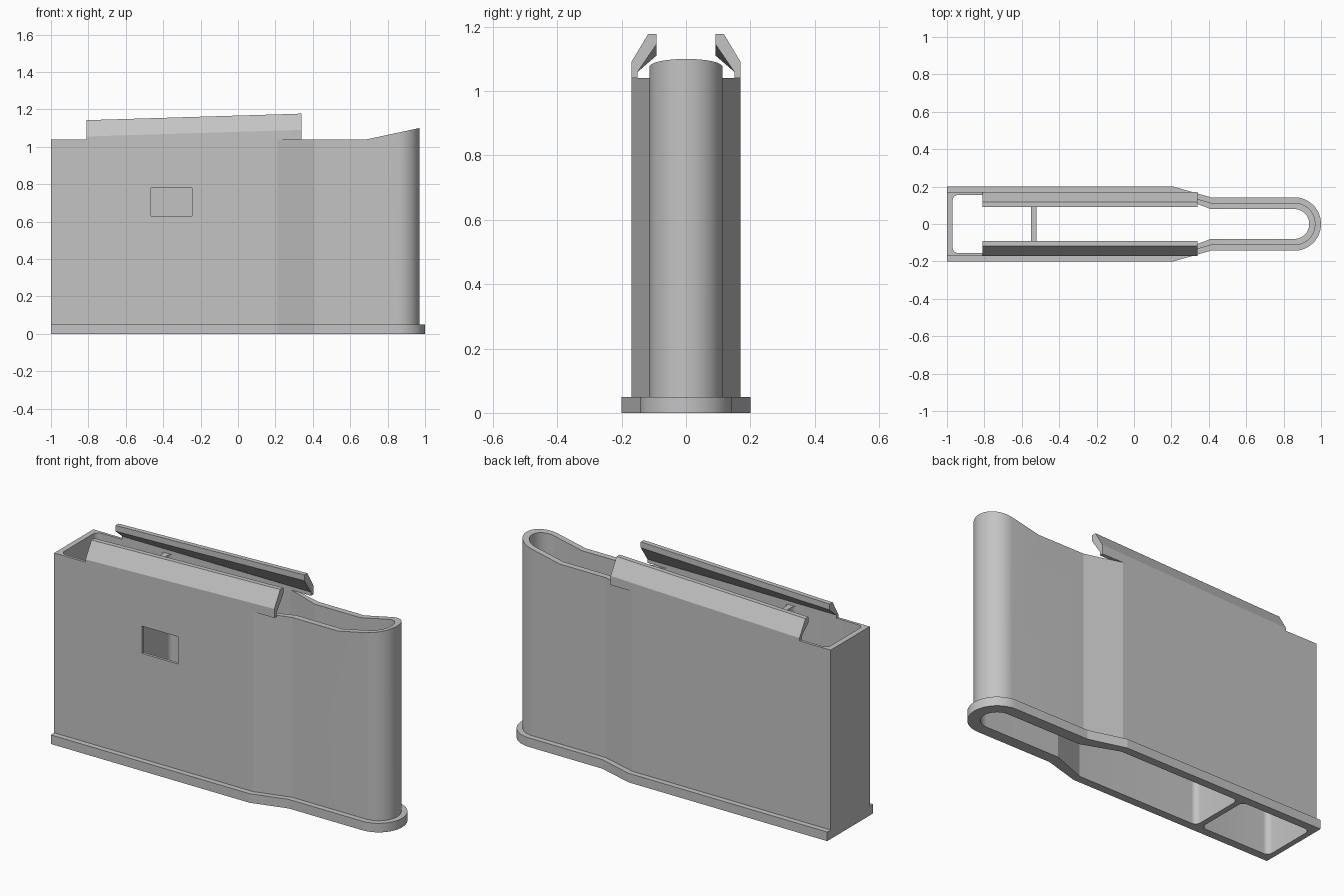
import bpy, bmesh, math

cube = bpy.data.objects.get("Cube")
if cube:
    bpy.data.objects.remove(cube, do_unlink=True)

grey = bpy.data.materials.new("plain grey")
grey.use_nodes = True
GREY = (0.55, 0.55, 0.55, 1)
grey.diffuse_color = GREY
grey.node_tree.nodes["Principled BSDF"].inputs["Base Color"].default_value = GREY

BASE_H, TOP = 0.05, 1.04
NOSE_X = 0.857


def arc(cx, cy, r, start, end, steps):
    angles = [math.radians(start + (end - start) * i / steps) for i in range(steps + 1)]
    return [(cx + r * math.cos(a), cy + r * math.sin(a)) for a in angles]


def mirrored(half):
    """Close a half outline (y >= 0) across the centre line."""
    return half + [(x, -y) for x, y in reversed(half) if y > 1e-5]


def nose(wide, narrow):
    """Shoulder taper followed by the rounded nose."""
    return [(0.21, wide), (0.41, narrow)] + arc(NOSE_X, 0, narrow, 90, 0, 16)


def loft(name, start, end):
    """Solid between two matching 3D outlines."""
    bm = bmesh.new()
    a = [bm.verts.new(p) for p in start]
    b = [bm.verts.new(p) for p in end]
    bm.faces.new(a)
    bm.faces.new(b[::-1])
    for i in range(len(a)):
        j = (i + 1) % len(a)
        bm.faces.new((a[i], b[i], b[j], a[j]))
    bmesh.ops.recalc_face_normals(bm, faces=bm.faces)
    mesh = bpy.data.meshes.new(name)
    bm.to_mesh(mesh)
    bm.free()
    mesh.materials.append(grey)
    obj = bpy.data.objects.new(name, mesh)
    bpy.context.collection.objects.link(obj)
    return obj


def upright(name, outline, z0, z1):
    return loft(name, [(x, y, z0) for x, y in outline], [(x, y, z1) for x, y in outline])


def across(name, outline, y0, y1):
    return loft(name, [(x, y0, z) for x, z in outline], [(x, y1, z) for x, z in outline])


def activate(obj):
    bpy.ops.object.select_all(action="DESELECT")
    obj.select_set(True)
    bpy.context.view_layer.objects.active = obj


def cut(obj, cutters):
    activate(obj)
    for c in cutters:
        mod = obj.modifiers.new("cut", "BOOLEAN")
        mod.operation, mod.solver, mod.object = "DIFFERENCE", "EXACT", c
        bpy.ops.object.modifier_apply(modifier=mod.name)


# Outer shapes of the housing and the base flange
housing = upright("housing", mirrored([(-1, 0.17)] + nose(0.17, 0.113)), BASE_H, 1.3)
flange = upright("base_flange", mirrored([(-1, 0.2)] + nose(0.2, 0.143)), 0, BASE_H)

# Two open wells, leaving a cross wall between them
F = 0.03
side = 0.155 - F
front_well = upright("front_well_cutter", mirrored(
    arc(-0.52 + F, side, F, 180, 90, 8) + nose(0.155, 0.08)), -0.2, 1.5)
rear_well = upright("rear_well_cutter", mirrored(
    arc(-0.97 + F, side, F, 180, 90, 8) + arc(-0.55 - F, side, F, 90, 0, 8)), -0.2, 1.5)

# Rim that rises towards the nose, and a window in the front wall
rim = across("rim_cutter", [(-1.2, TOP), (0.69, TOP), (0.97, 1.1), (1.2, 1.15),
                            (1.2, 1.6), (-1.2, 1.6)], -0.5, 0.5)
window = across("window_cutter", [(-0.465, 0.63), (-0.245, 0.63),
                                  (-0.245, 0.78), (-0.465, 0.78)], -0.3, -0.1)

cut(housing, [rim, front_well, rear_well, window])
cut(flange, [front_well, rear_well])
for c in (front_well, rear_well, rim, window):
    bpy.data.objects.remove(c, do_unlink=True)

# Inward-leaning lips, slightly lower at the rear
LIP = [(0.17, TOP), (0.17, 1.09), (0.118, 1.177), (0.092, 1.177),
       (0.092, 1.145), (0.15, 1.06), (0.15, TOP)]
parts = [housing, flange]
for name, s in (("left_lip", 1), ("right_lip", -1)):
    rear = [(-0.81, s * y, z - (0.035 if z > 1.08 else 0)) for y, z in LIP]
    front = [(0.34, s * y, z) for y, z in LIP]
    parts.append(loft(name, rear, front))

for p in parts:
    activate(p)
    bpy.ops.object.shade_smooth_by_angle(angle=math.radians(15))
